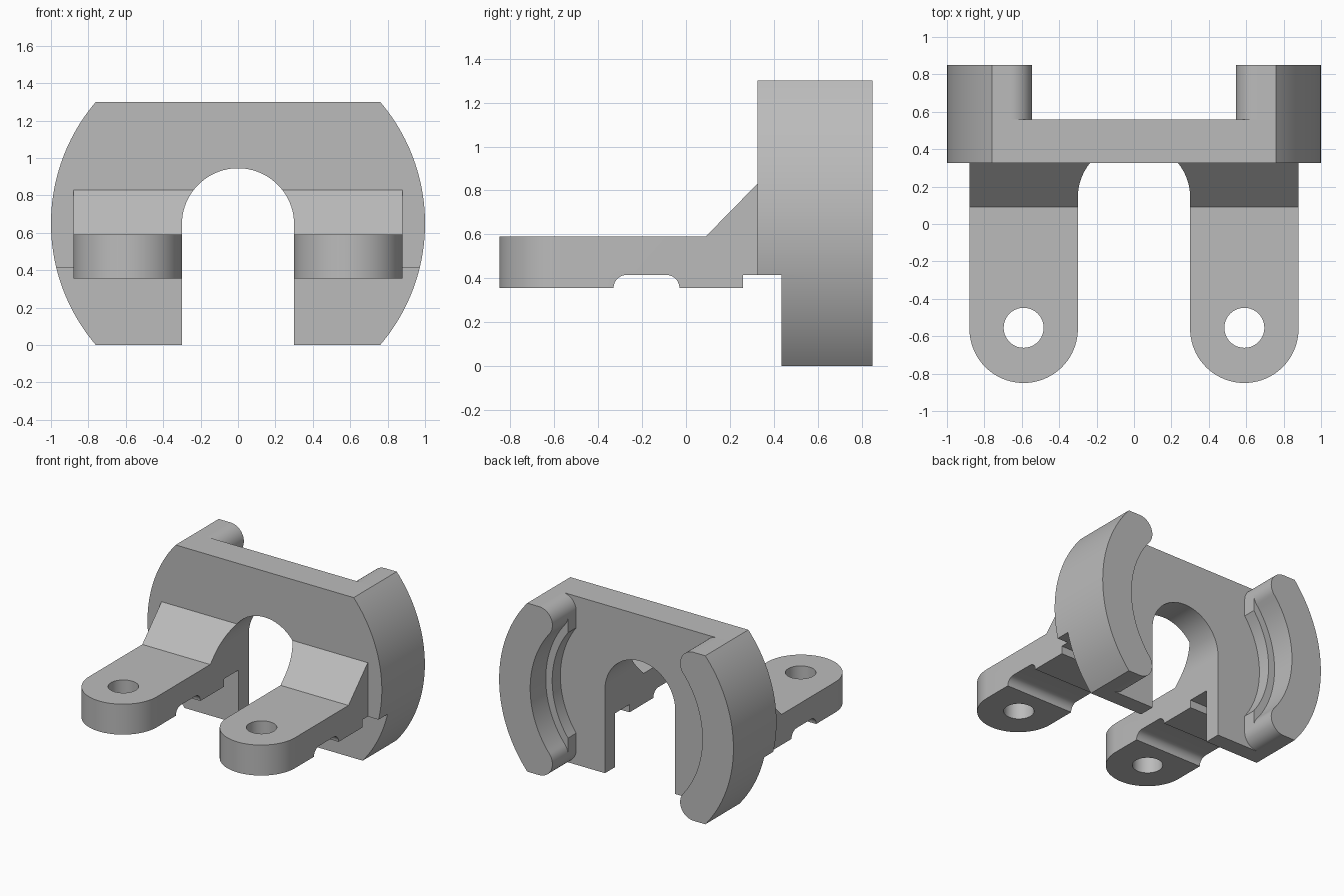
import bpy, bmesh
from math import sin, cos, radians, degrees, asin, atan2

if "Cube" in bpy.data.objects:
    bpy.data.objects.remove(bpy.data.objects["Cube"], do_unlink=True)

grey = bpy.data.materials.new("plain_grey")
grey.use_nodes = True
colour = (0.5, 0.5, 0.5, 1)
grey.diffuse_color = colour
grey.node_tree.nodes["Principled BSDF"].inputs["Base Color"].default_value = colour

MID = 0.65      # height of the disc centre
R = 1.0         # disc radius


def arc(cx, cy, r, a0, a1, n=24):
    """Points on an arc, angles in degrees."""
    angles = [radians(a0 + (a1 - a0) * i / n) for i in range(n + 1)]
    return [(cx + r * cos(a), cy + r * sin(a)) for a in angles]


def prism(name, outline, axis, start, end):
    """Extrude a 2D outline along one axis."""
    place = {"x": lambda p, t: (t, p[0], p[1]),
             "y": lambda p, t: (p[0], t, p[1]),
             "z": lambda p, t: (p[0], p[1], t)}[axis]
    bm = bmesh.new()
    rings = [[bm.verts.new(place(p, t)) for p in outline] for t in (start, end)]
    n = len(outline)
    for i in range(n):
        j = (i + 1) % n
        bm.faces.new((rings[0][i], rings[0][j], rings[1][j], rings[1][i]))
    for ring in rings:
        bm.faces.new(ring)
    bmesh.ops.remove_doubles(bm, verts=bm.verts[:], dist=1e-5)
    bmesh.ops.recalc_face_normals(bm, faces=bm.faces[:])
    mesh = bpy.data.meshes.new(name)
    bm.to_mesh(mesh)
    bm.free()
    mesh.materials.append(grey)
    obj = bpy.data.objects.new(name, mesh)
    bpy.context.collection.objects.link(obj)
    return obj


def select(obj):
    bpy.ops.object.select_all(action="DESELECT")
    obj.select_set(True)
    bpy.context.view_layer.objects.active = obj


def combine(obj, tool, operation="DIFFERENCE"):
    """Apply a boolean and drop the tool."""
    mod = obj.modifiers.new("shape", "BOOLEAN")
    mod.operation, mod.solver, mod.object = operation, "EXACT", tool
    select(obj)
    bpy.ops.object.modifier_apply(modifier=mod.name)
    bpy.data.objects.remove(tool, do_unlink=True)


def raised(points):
    return [(x, z + MID) for x, z in points]


def cut_slot(obj):
    """Arched slot running from front to back."""
    outline = [(-0.3, -1)] + [(0.3, -1)] + arc(0, 0.645, 0.3, 0, 180, 48)
    combine(obj, prism("slot_cutter", outline, "y", -1.2, 1.2))


# Main plate: disc with flat top and bottom, its lower front set back
edge = degrees(asin(MID / R))
disc = arc(0, 0, R, -edge, edge, 48) + arc(0, 0, R, 180 - edge, 180 + edge, 48)
plate = prism("back_plate", raised(disc), "y", 0.325, 0.56)
step = [(0.2, -0.1), (0.435, -0.1), (0.435, 0.415), (0.2, 0.415)]
combine(plate, prism("step_cutter", step, "x", -1.2, 1.2))
cut_slot(plate)
parts = [plate]

# Leg side profile: ramp on top, rounded groove and step underneath
side = [(-0.85, 0.355)]
side += arc(-0.27, 0.355, 0.06, 180, 90, 10) + arc(-0.09, 0.355, 0.06, 90, 0, 10)
side += [(0.26, 0.355), (0.26, 0.415), (0.33, 0.415), (0.33, 0.83),
         (0.325, 0.83), (0.09, 0.59), (-0.85, 0.59)]

# Leg plan: round tip, widening inward beside the ramp
plan = arc(0.59, -0.56, 0.29, 180, 360, 40)
plan += [(0.88, 0.5), (0.05, 0.5), (0.05, 0.09), (0.3, 0.09)]

# Rail section: crescent with rounded ends
CAP, INNER = 0.115, 0.735
cx, cz = 0.66, MID - CAP
lean = degrees(atan2(cz, cx))
rail_outline = (arc(0, 0, R, -edge, edge, 48)
                + arc(cx, cz, CAP, 90, 180 + lean, 20)
                + arc(0, 0, INNER, lean, -lean, 40)[1:-1]
                + arc(cx, -cz, CAP, 180 - lean, 270, 20))

# Thin ledge in the corner between rail and plate
LEDGE, LIP_X = 0.68, 0.545
reach = degrees(atan2((LEDGE ** 2 - LIP_X ** 2) ** 0.5, LIP_X))
ledge_outline = ([(LIP_X, cz)] + arc(0, 0, LEDGE, reach, -reach, 40)
                 + [(LIP_X, -cz)] + arc(0, 0, 0.85, -lean, lean, 40))

for side_name, s in (("left", 1), ("right", -1)):
    def flip(points):
        return [(s * a, b) for a, b in points]

    leg = prism(side_name + "_leg", side, "x", 0.1 * s, 0.88 * s)
    combine(leg, prism("plan_cutter", flip(plan), "z", 0, 1.2), "INTERSECT")
    cut_slot(leg)
    hole = arc(0.59, -0.555, 0.107, 0, 360, 40)[:-1]
    combine(leg, prism("hole_cutter", flip(hole), "z", 0, 1.2))
    rail = prism(side_name + "_rail", flip(raised(rail_outline)), "y", 0.56, 0.85)
    ledge = prism(side_name + "_ledge", flip(raised(ledge_outline)), "y", 0.56, 0.66)
    parts += [leg, rail, ledge]

for part in parts:
    select(part)
    bpy.ops.object.shade_smooth_by_angle(angle=radians(25))
